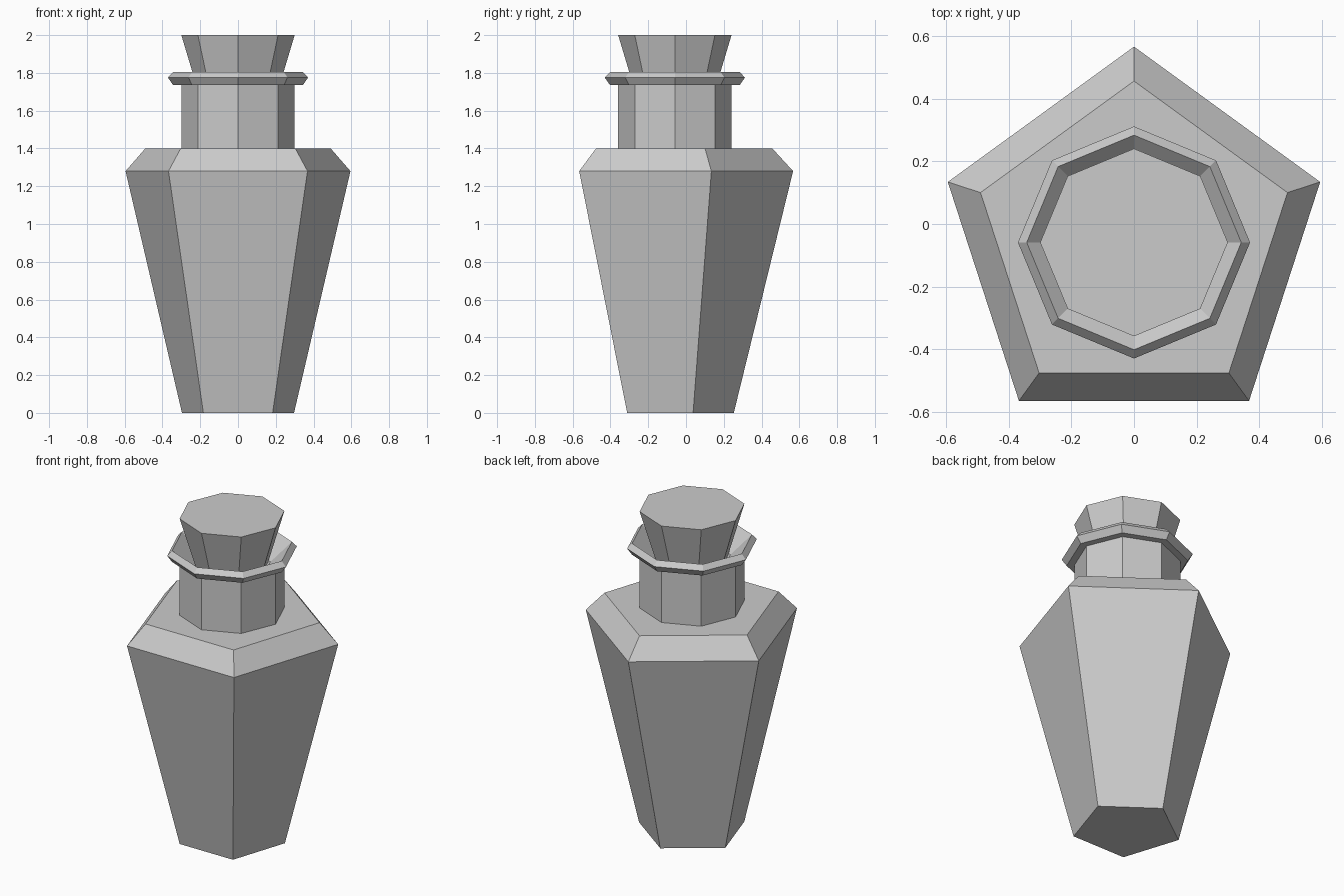
import bpy
import bmesh
from math import sin, cos, tau

if "Cube" in bpy.data.objects:
    bpy.data.objects.remove(bpy.data.objects["Cube"])

CENTRE_Y = -0.059  # puts the pentagon's bounding box on y = 0


def faceted(name, sides, profile):
    """Stack of regular polygons (radius, height), one corner pointing to +y, capped at both ends."""
    bm = bmesh.new()
    rings = [[bm.verts.new((r * sin(tau * i / sides), CENTRE_Y + r * cos(tau * i / sides), z))
              for i in range(sides)] for r, z in profile]
    for low, high in zip(rings, rings[1:]):
        for i in range(sides):
            j = (i + 1) % sides
            bm.faces.new((low[i], low[j], high[j], high[i]))
    bm.faces.new(rings[0])
    bm.faces.new(rings[-1])
    bmesh.ops.recalc_face_normals(bm, faces=bm.faces[:])
    mesh = bpy.data.meshes.new(name)
    bm.to_mesh(mesh)
    bm.free()
    obj = bpy.data.objects.new(name, mesh)
    bpy.context.collection.objects.link(obj)
    return obj


# Five-sided tapering body with sloped shoulder
faceted("bottle_body", 5, [(0.312, 0), (0.626, 1.28), (0.516, 1.40)])

# Eight-sided neck with flared lip and funnel-shaped mouth
faceted("bottle_neck", 8, [(0.30, 1.40), (0.30, 1.735), (0.343, 1.735), (0.371, 1.775),
                           (0.343, 1.805), (0.22, 1.69)])

# Eight-sided tapered stopper
faceted("stopper", 8, [(0.207, 1.69), (0.30, 2.0)])
